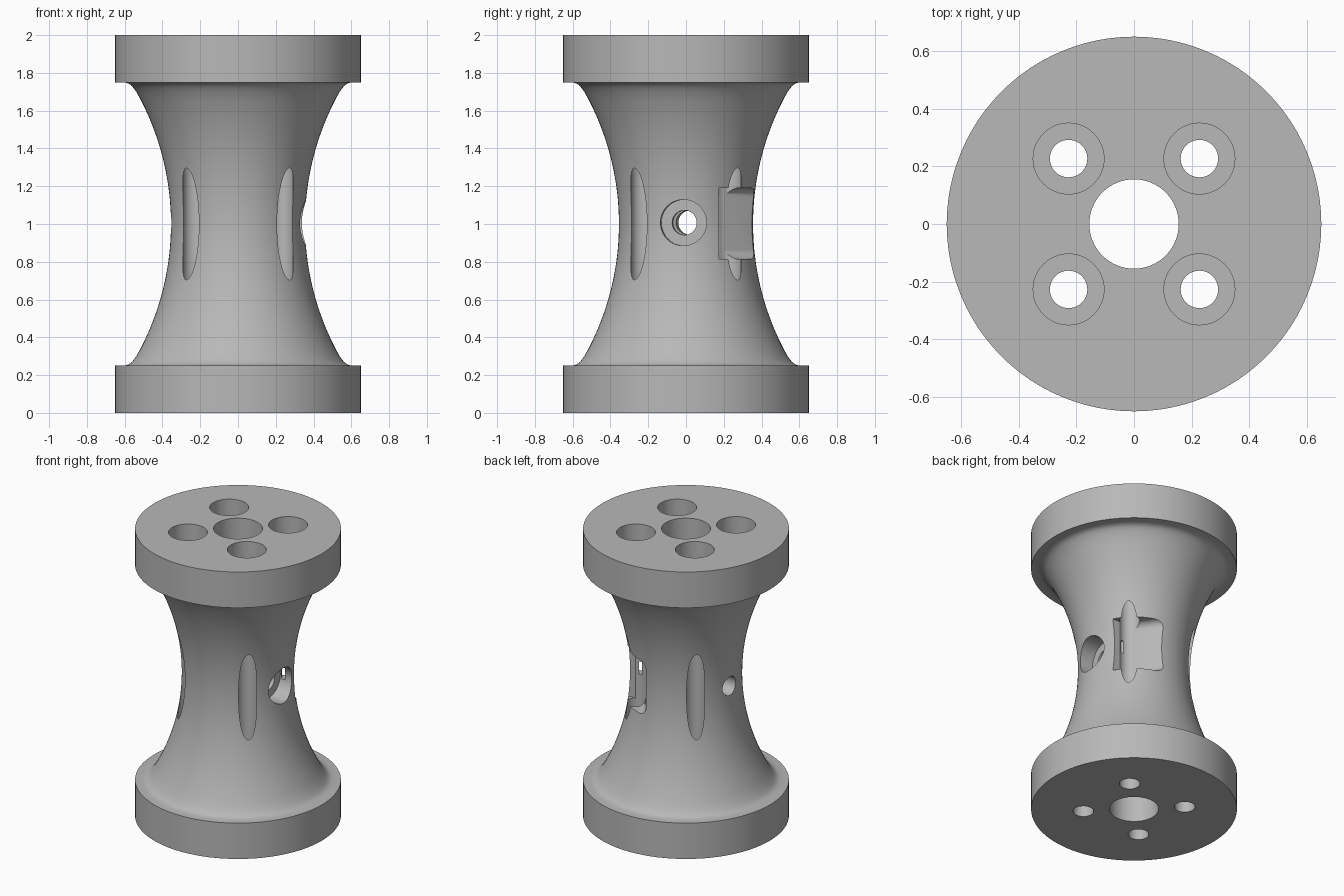
import bpy, bmesh, math
from mathutils import Vector, Matrix

if "Cube" in bpy.data.objects:
    bpy.data.objects.remove(bpy.data.objects["Cube"], do_unlink=True)

grey = bpy.data.materials.new("plain_grey")
grey.use_nodes = True
colour = (0.48, 0.48, 0.48, 1)
grey.diffuse_color = colour
grey.node_tree.nodes["Principled BSDF"].inputs["Base Color"].default_value = colour


def make_object(name, bm):
    bmesh.ops.recalc_face_normals(bm, faces=bm.faces)
    mesh = bpy.data.meshes.new(name)
    bm.to_mesh(mesh)
    bm.free()
    mesh.materials.append(grey)
    obj = bpy.data.objects.new(name, mesh)
    bpy.context.collection.objects.link(obj)
    return obj


def lathe(name, profile, steps=96):
    """Revolve a closed (radius, height) outline about z."""
    bm = bmesh.new()
    verts = [bm.verts.new((r, 0, z)) for r, z in profile]
    edges = [bm.edges.new((a, b)) for a, b in zip(verts, verts[1:] + verts[:1])]
    bmesh.ops.spin(bm, geom=verts + edges, cent=(0, 0, 0), axis=(0, 0, 1),
                   angle=math.tau, steps=steps, use_duplicate=False)
    bmesh.ops.remove_doubles(bm, verts=bm.verts, dist=1e-4)
    return make_object(name, bm)


def rod(name, start, end, radius, sides=48):
    """Cylinder between two points."""
    start, end = Vector(start), Vector(end)
    axis = end - start
    turn = axis.to_track_quat('Z', 'Y').to_matrix().to_4x4()
    bm = bmesh.new()
    bmesh.ops.create_cone(bm, cap_ends=True, segments=sides, radius1=radius,
                          radius2=radius, depth=axis.length,
                          matrix=Matrix.Translation((start + end) / 2) @ turn)
    return make_object(name, bm)


def prism(name, plan, low, high, rounding=0):
    """Upright prism; rounding softens the rims of the plan's last side."""
    bm = bmesh.new()
    base = [bm.verts.new((x, y, low)) for x, y in plan]
    top = [bm.verts.new((x, y, high)) for x, y in plan]
    bm.faces.new(base)
    bm.faces.new(top)
    for i in range(len(plan)):
        j = (i + 1) % len(plan)
        bm.faces.new((base[i], base[j], top[j], top[i]))
    if rounding:
        rims = [bm.edges.get((ring[-1], ring[0])) for ring in (base, top)]
        bmesh.ops.bevel(bm, geom=rims, offset=rounding, segments=8,
                        profile=0.5, affect='EDGES')
    return make_object(name, bm)


def cut(target, cutter):
    cutter.hide_render = True
    mod = target.modifiers.new("cut", 'BOOLEAN')
    mod.operation = 'DIFFERENCE'
    mod.solver = 'EXACT'
    mod.object = cutter
    bpy.context.view_layer.objects.active = target
    bpy.ops.object.modifier_apply(modifier=mod.name)
    bpy.data.objects.remove(cutter, do_unlink=True)


# Waisted spool with two flanges, small fillets and a central bore
WAIST, SWEEP, HALF = 0.355, 1.43, 0.70
count = 32
waist = []
for i in range(count + 1):
    h = -HALF + 2 * HALF * i / count
    waist.append((WAIST + SWEEP - math.sqrt(SWEEP ** 2 - h ** 2), 1 + h))
fillet = [(0.6, 0.25), (0.58, 0.256), (0.565, 0.266), (0.553, 0.281)]
upper_fillet = [(r, 2 - z) for r, z in reversed(fillet)]
outline = ([(0.155, 0), (0.65, 0), (0.65, 0.25)] + fillet + waist
           + upper_fillet + [(0.65, 1.75), (0.65, 2), (0.155, 2)])
spool = lathe("spool_body", outline)

# Four long bolt holes, counterbored from the top
for sx in (-1, 1):
    for sy in (-1, 1):
        x, y = 0.227 * sx, 0.227 * sy
        cut(spool, rod("bolt_hole_cutter", (x, y, -0.1), (x, y, 2.1), 0.065))
        cut(spool, rod("bolt_head_cutter", (x, y, 1.75), (x, y, 2.1), 0.123))

# Slightly skewed cross hole, counterbored on the left side
lean = -0.055


def on_axis(x):
    return (x, 0.005 + lean * x, 1.007)


cut(spool, rod("cross_hole_cutter", on_axis(-0.6), on_axis(0.6), 0.065))
cut(spool, rod("cross_head_cutter", on_axis(0.24), on_axis(0.6), 0.122))

# Tangential side pocket and the narrow passage joining it to the cross hole
along = Vector((-0.57, 0.82))
corner = Vector((0.185, 0.176))
pocket = [corner, (0.5, 0.176), (0.5, 0.6), corner + along * 0.5]
cut(spool, prism("pocket_cutter", pocket, 0.815, 1.19, 0.05))
a, b = Vector((0.288, 0.07)), Vector((0.312, 0.07))
passage = [a, b, b + along * 0.16, a + along * 0.16]
cut(spool, prism("passage_cutter", passage, 0.98, 1.07))

# Smooth shading with crisp rims
bpy.ops.object.select_all(action='DESELECT')
spool.select_set(True)
bpy.context.view_layer.objects.active = spool
bpy.ops.object.shade_smooth_by_angle(angle=math.radians(30))
